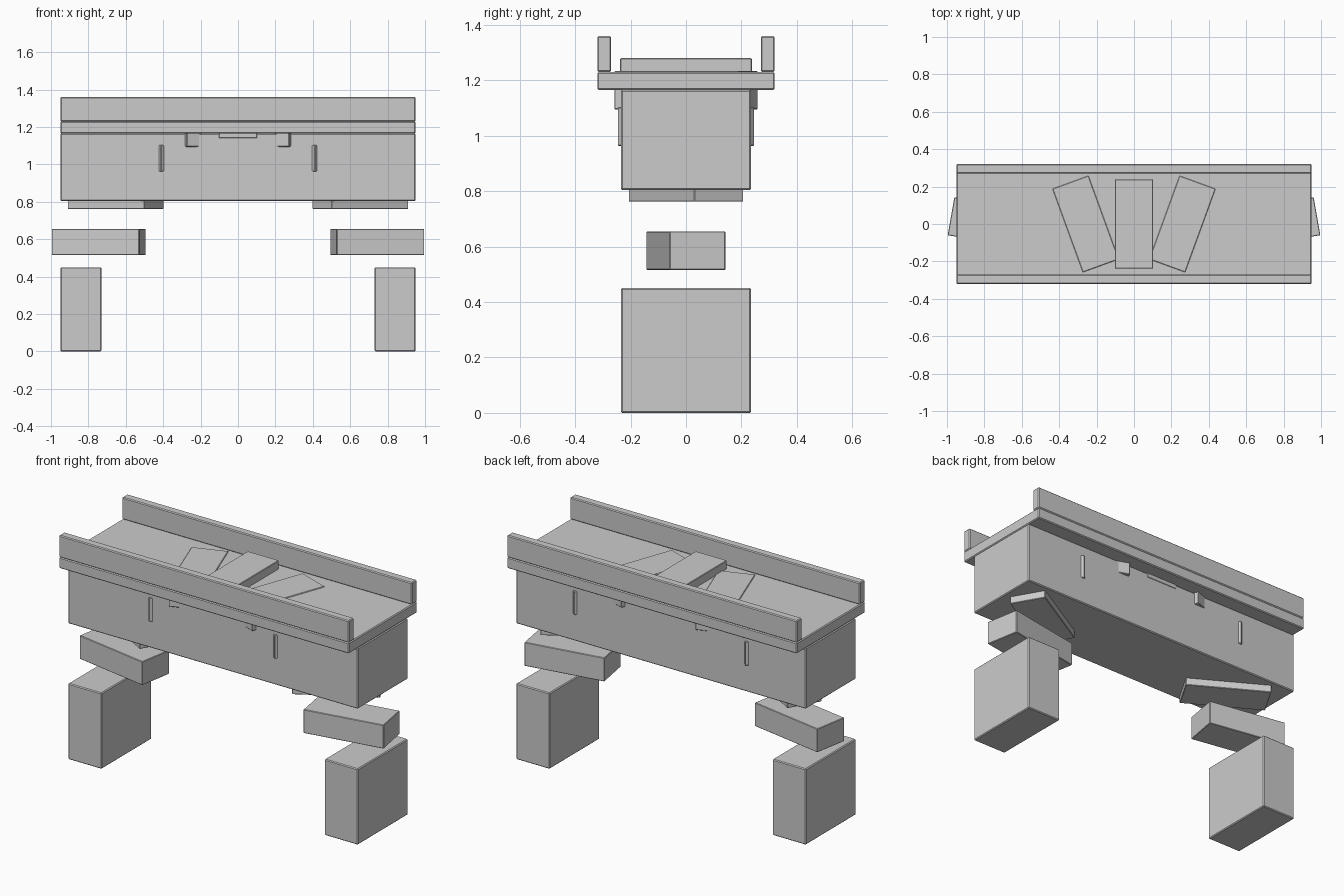
import bpy
from math import radians, sin, cos

if "Cube" in bpy.data.objects:
    bpy.data.objects.remove(bpy.data.objects["Cube"])


def block(name, center, size, turn=0.0, bevel=0.005):
    """Stone block with slightly chamfered edges, turned about z."""
    bpy.ops.mesh.primitive_cube_add(size=1, location=center, rotation=(0, 0, turn))
    ob = bpy.context.object
    ob.name = name
    ob.scale = size
    bpy.ops.object.transform_apply(location=False, rotation=False, scale=True)
    mod = ob.modifiers.new("chamfer", "BEVEL")
    mod.width = bevel
    mod.segments = 1
    return ob


# main span, road slab
block("span_body", (0, 0, 0.985), (1.90, 0.47, 0.36))
block("road_slab", (0, 0, 1.1975), (1.90, 0.64, 0.065))

# parapets and piers
for side, label in ((-1, "front"), (1, "back")):
    block(label + "_parapet", (0, side * 0.295, 1.295), (1.90, 0.05, 0.13))
for side, label in ((-1, "left"), (1, "right")):
    block(label + "_pier", (side * 0.84, 0, 0.225), (0.22, 0.47, 0.45))

# arch stones: spaced along a semicircle, each turned about z by its arch angle
RADIUS, BASE = 0.756, 0.454
for deg in range(-80, 81, 20):
    a = radians(deg)
    name = "keystone" if deg == 0 else "arch_stone"
    block(name, (RADIUS * sin(a), 0, BASE + RADIUS * cos(a)),
          (0.205, 0.475, 0.14), turn=-a, bevel=0.003)
